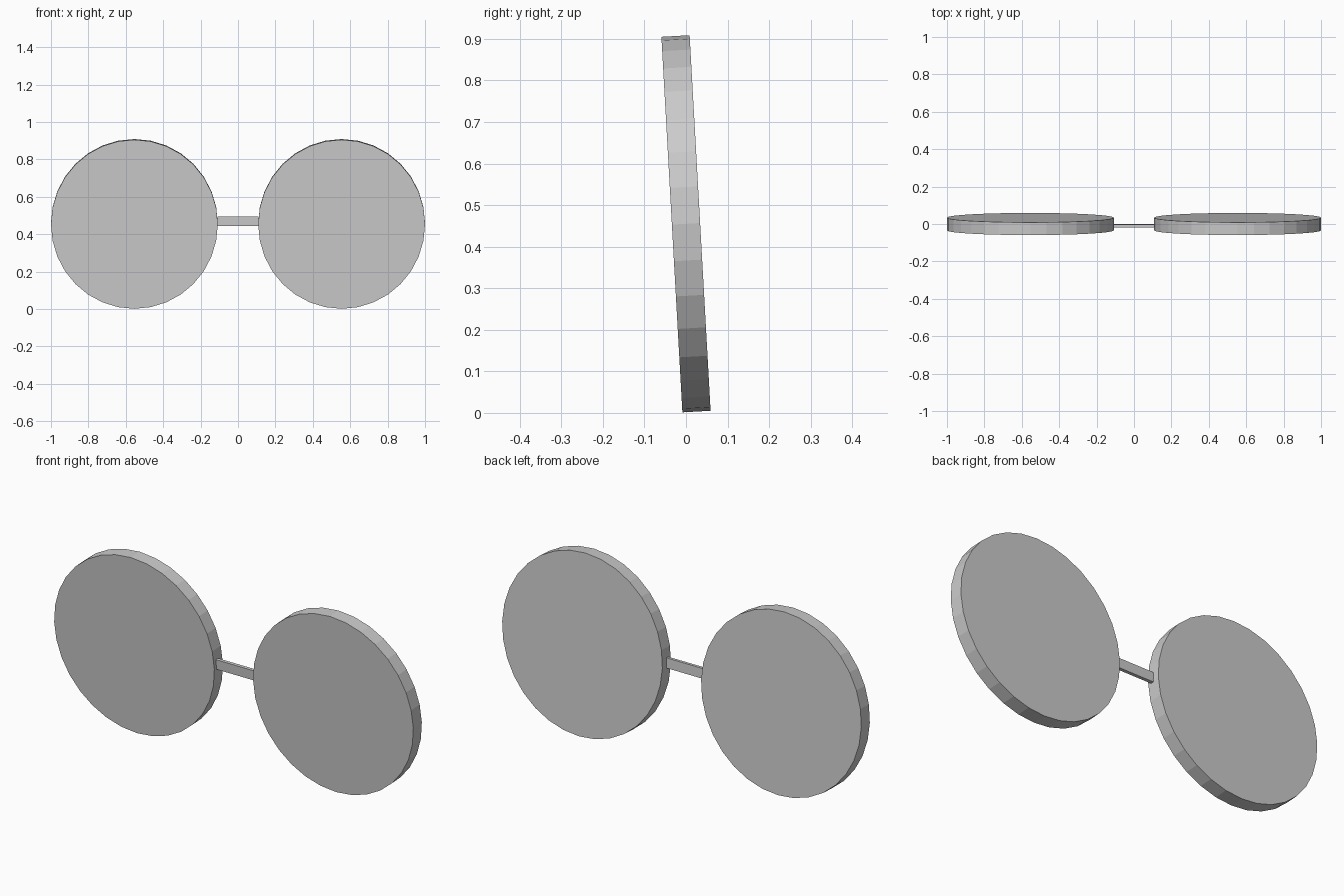
import bpy
from math import pi, radians

if "Cube" in bpy.data.objects:
    bpy.data.objects.remove(bpy.data.objects["Cube"])

TILT = radians(3.2)  # the whole piece leans slightly forward at the top

# Two round lenses, 32-sided discs facing front
for name, side in (("left_lens", -1), ("right_lens", 1)):
    bpy.ops.mesh.primitive_cylinder_add(vertices=32, radius=1, depth=1)
    lens = bpy.context.object
    lens.name = name
    # start with a corner on the x axis
    lens.scale = (0.446, 0.4525, 0.068)
    lens.rotation_euler = (pi / 2 + TILT, 0, 0)
    lens.location = (side * 0.554, 0, 0.455)

# Thin bar joining the lenses
bpy.ops.mesh.primitive_cube_add(size=1, location=(0, -0.009, 0.47))
bridge = bpy.context.object
bridge.name = "bridge"
bridge.scale = (0.22, 0.016, 0.05)
bridge.rotation_euler = (TILT, 0, 0)
